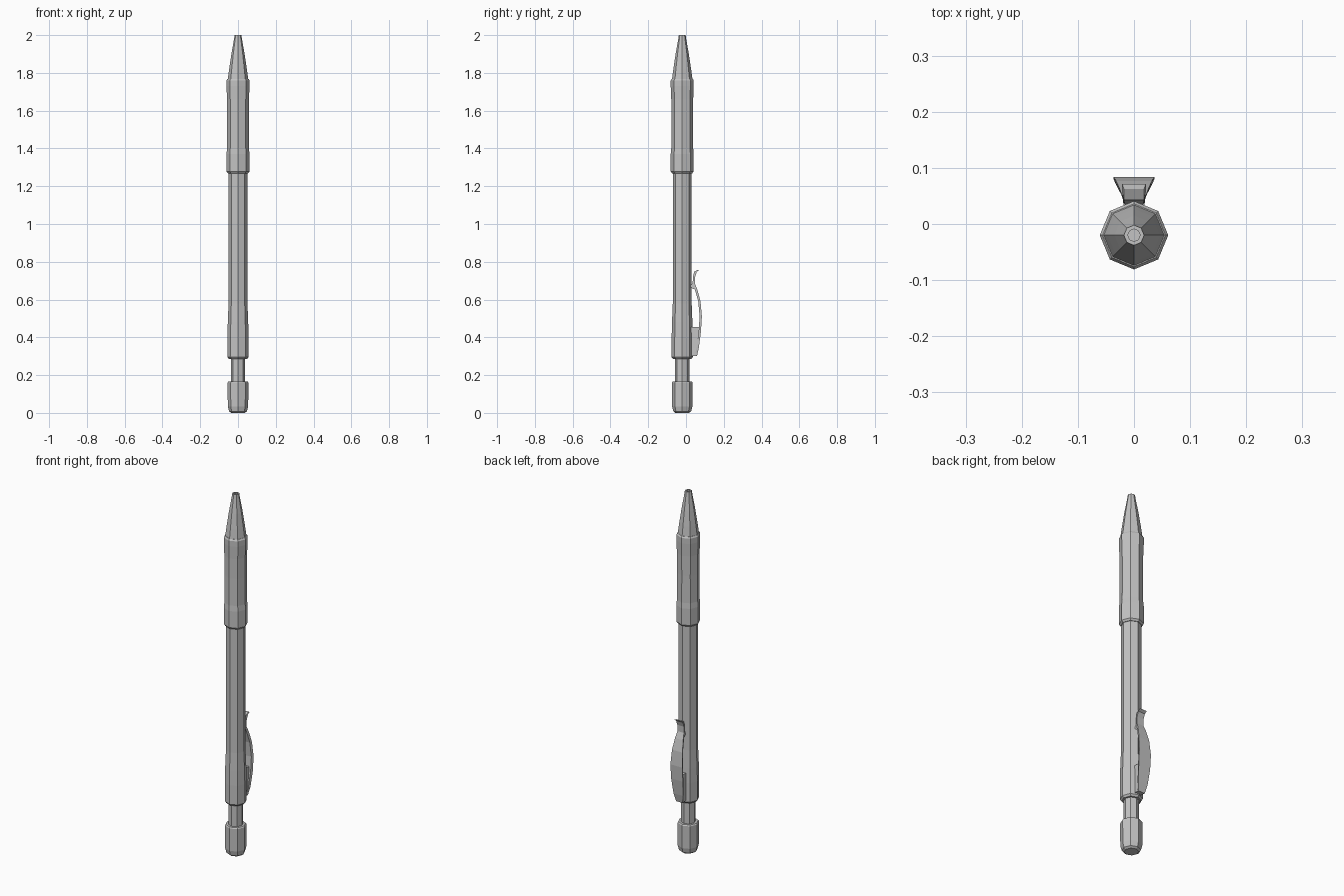
import bpy, bmesh, math

SIDES = 8
AXIS_Y = -0.02

cube = bpy.data.objects.get("Cube")
if cube:
    bpy.data.objects.remove(cube, do_unlink=True)

grey = bpy.data.materials.new("plain grey")
grey.use_nodes = True
colour = (0.55, 0.55, 0.55, 1)
grey.diffuse_color = colour
grey.node_tree.nodes["Principled BSDF"].inputs["Base Color"].default_value = colour


def loft(name, rings):
    """Skin a row of closed rings and cap both ends."""
    bm = bmesh.new()
    rows = [[bm.verts.new(p) for p in ring] for ring in rings]
    for a, b in zip(rows, rows[1:]):
        n = len(a)
        for i in range(n):
            j = (i + 1) % n
            bm.faces.new((a[i], a[j], b[j], b[i]))
    bm.faces.new(rows[0][::-1])
    bm.faces.new(rows[-1])
    bmesh.ops.recalc_face_normals(bm, faces=bm.faces)
    mesh = bpy.data.meshes.new(name)
    bm.to_mesh(mesh)
    bm.free()
    mesh.materials.append(grey)
    obj = bpy.data.objects.new(name, mesh)
    bpy.context.collection.objects.link(obj)
    return obj


def lathe(name, profile):
    """Octagonal turned part from (radius, height) pairs."""
    angles = [math.tau * i / SIDES for i in range(SIDES)]
    return loft(name, [[(r * math.cos(a), AXIS_Y + r * math.sin(a), z)
                        for a in angles] for r, z in profile])


# Push button and its neck
lathe("push_button", [(0.036, 0), (0.047, 0.008), (0.054, 0.035),
                      (0.055, 0.16), (0.051, 0.166)])
lathe("button_neck", [(0.038, 0.15), (0.038, 0.3)])

# Barrel, swelling a little at the button end
lathe("barrel", [(0.048, 0.285), (0.056, 0.295), (0.056, 0.4),
                 (0.054, 0.48), (0.05, 0.58), (0.05, 1.28)])

# Waisted grip
lathe("grip", [(0.053, 1.268), (0.061, 1.278), (0.061, 1.37),
               (0.058, 1.4), (0.057, 1.55), (0.058, 1.66),
               (0.061, 1.73), (0.061, 1.76), (0.056, 1.768)])

# Tapered tip with a hollow mouth
lathe("tip", [(0.055, 1.76), (0.047, 1.82), (0.035, 1.9), (0.02, 1.985),
              (0.018, 2), (0.011, 2), (0.011, 1.96)])

# Clip blade: outer y, height, half width, thickness
blade = [(0.058, 0.3, 0.02, 0.012), (0.068, 0.345, 0.029, 0.012),
         (0.079, 0.43, 0.036, 0.012), (0.084, 0.51, 0.037, 0.012),
         (0.077, 0.59, 0.032, 0.012), (0.061, 0.65, 0.025, 0.013),
         (0.047, 0.685, 0.02, 0.012), (0.048, 0.72, 0.02, 0.011),
         (0.057, 0.747, 0.021, 0.014), (0.071, 0.757, 0.021, 0.009)]
loft("clip_blade", [[(-w, y, z), (w, y, z), (w * 0.85, y - t, z),
                     (-w * 0.85, y - t, z)] for y, z, w, t in blade])

# Block joining the clip to the barrel
block = [(0.05, 0.302), (0.059, 0.345), (0.07, 0.43), (0.072, 0.455)]
loft("clip_block", [[(-0.018, 0.02, z), (0.018, 0.02, z),
                     (0.02, y, z), (-0.02, y, z)] for y, z in block])

# Small bump that presses on the barrel
bump = [(0.04, 0.655), (0.025, 0.665), (0.025, 0.677), (0.038, 0.69)]
loft("clip_bump", [[(-0.014, y, z), (0.014, y, z),
                    (0.014, 0.044, z), (-0.014, 0.044, z)] for y, z in bump])
